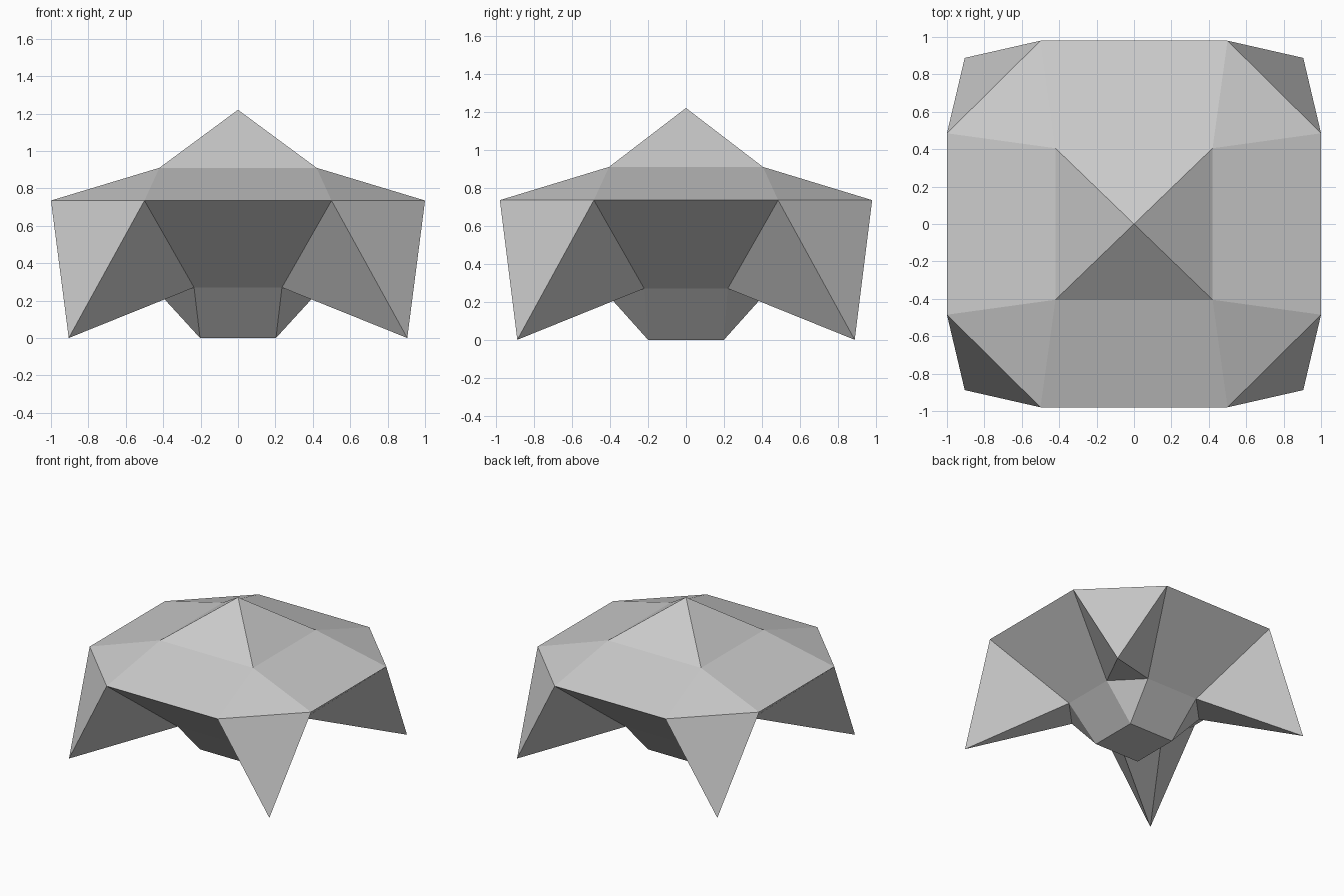
import bpy

if "Cube" in bpy.data.objects:
    bpy.data.objects.remove(bpy.data.objects["Cube"])

CORNERS = [(1, 1), (-1, 1), (-1, -1), (1, -1)]


def square(x, y, z):
    return [(sx * x, sy * y, z) for sx, sy in CORNERS]


def octagon(side, front, z):
    """Chamfered square ring, counter-clockwise; corner i uses points 2i and 2i+1."""
    pts = []
    for sx, sy in CORNERS:
        pair = [side, front] if sx * sy > 0 else [front, side]
        pts += [(sx * x, sy * y, z) for x, y in pair]
    return pts


def make(name, faces):
    """Make a flat-shaded object from faces given as coordinates, sharing vertices."""
    verts = list(dict.fromkeys(p for f in faces for p in f))
    mesh = bpy.data.meshes.new(name)
    mesh.from_pydata(verts, [], [[verts.index(p) for p in f] for f in faces])
    obj = bpy.data.objects.new(name, mesh)
    bpy.context.collection.objects.link(obj)


def skirt(octa, sq):
    """Faces between an octagon and a square: four side quads, four corner triangles."""
    faces = []
    for i in range(4):
        j = (i + 1) % 4
        faces.append([octa[2 * i + 1], octa[2 * j], sq[j], sq[i]])
        faces.append([octa[2 * i], octa[2 * i + 1], sq[i]])
    return faces


apex = (0, 0, 1.22)
crown = square(0.42, 0.405, 0.91)
rim = octagon((1.0, 0.485), (0.5, 0.98), 0.735)
neck = octagon((0.45, 0.22), (0.235, 0.442), 0.27)
base = square(0.203, 0.2, 0)
tips = square(0.905, 0.888, 0)

# canopy: pyramid peak and sloping outer roof
make("canopy", [[crown[i], crown[(i + 1) % 4], apex] for i in range(4)] + skirt(rim, crown))

# underside of the canopy, between the legs
make("canopy_underside", [[neck[2 * i + 1], neck[(2 * i + 2) % 8],
                           rim[(2 * i + 2) % 8], rim[2 * i + 1]] for i in range(4)])

# central stem tapering down to a square foot
make("stem", [f[::-1] for f in skirt(neck, base)] + [base[::-1]])

# pointed corner legs
for i, place in enumerate(["back_right", "back_left", "front_left", "front_right"]):
    t, (r0, r1), (n0, n1) = tips[i], rim[2 * i:2 * i + 2], neck[2 * i:2 * i + 2]
    make(place + "_leg", [[t, r1, r0], [n0, n1, t], [t, r0, n0], [r1, t, n1]])
